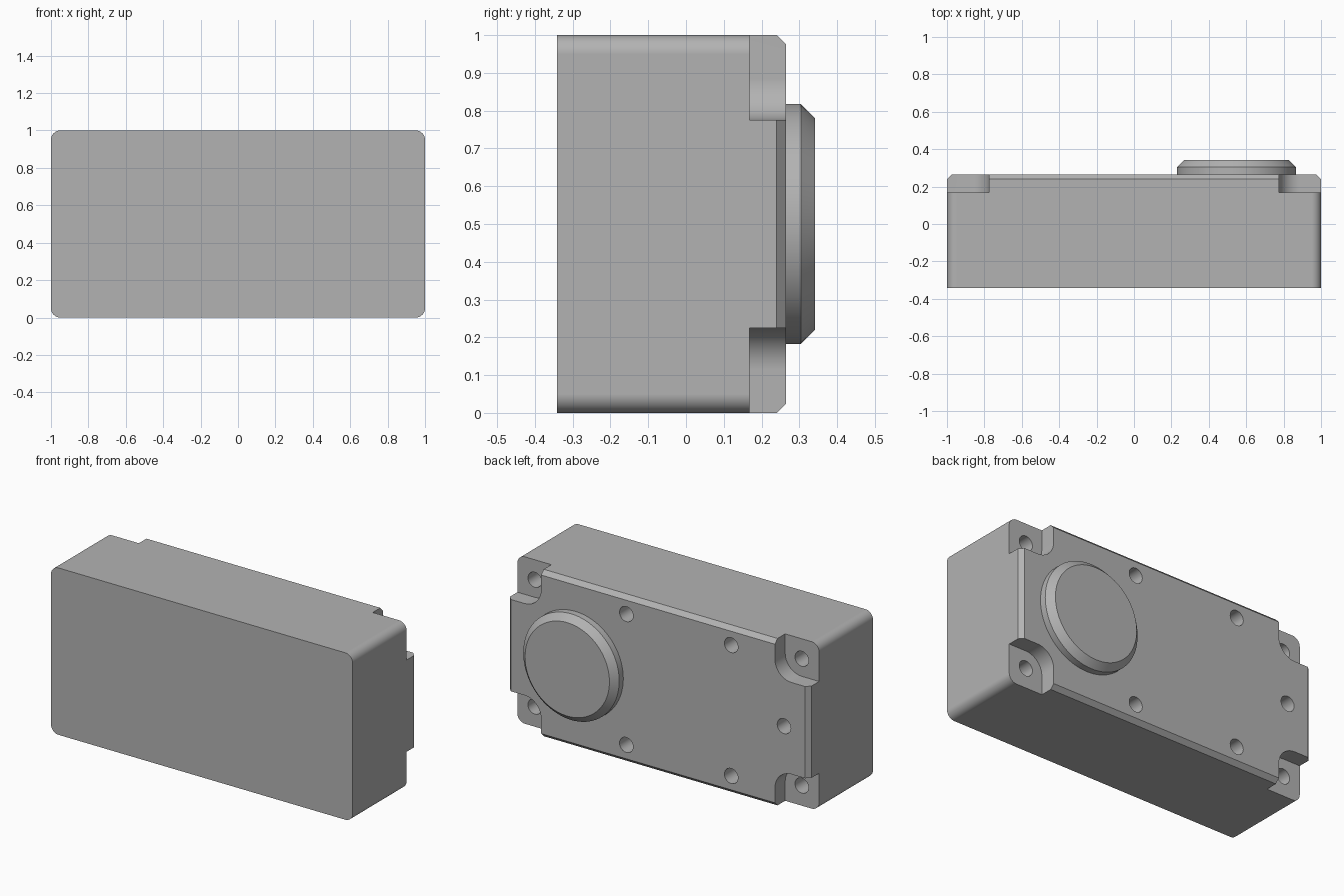
import bpy
import bmesh
from math import cos, sin, pi, radians

cube = bpy.data.objects.get("Cube")
if cube:
    bpy.data.objects.remove(cube, do_unlink=True)

BACK, LEDGE, FRONT = 0.265, 0.168, -0.342
MID_Z = 0.5

grey = bpy.data.materials.new("housing_grey")
grey.use_nodes = True
colour = (0.45, 0.45, 0.45, 1)
grey.diffuse_color = colour
grey.node_tree.nodes["Principled BSDF"].inputs["Base Color"].default_value = colour


def rounded_rect(cx, cz, half_x, half_z, r, steps=10):
    """Outline in the XZ plane; equal halves and radius give a circle."""
    points = []
    for quarter, (sx, sz) in enumerate([(1, 1), (-1, 1), (-1, -1), (1, -1)]):
        for i in range(steps + 1):
            a = (quarter + i / steps) * pi / 2
            points.append((cx + sx * (half_x - r) + r * cos(a),
                           cz + sz * (half_z - r) + r * sin(a)))
    return points


def circle(cx, cz, r, steps=10):
    return rounded_rect(cx, cz, r, r, r, steps)


def loft(bm, rings):
    """Closed solid through (outline, y) rings."""
    loops = [[bm.verts.new((x, y, z)) for x, z in pts] for pts, y in rings]
    n = len(loops[0])
    for a, b in zip(loops, loops[1:]):
        for i in range(n):
            j = (i + 1) % n
            bm.faces.new((a[i], a[j], b[j], b[i]))
    bm.faces.new(loops[0])
    bm.faces.new(loops[-1])


def make_object(name, solids):
    bm = bmesh.new()
    for rings in solids:
        loft(bm, rings)
    bmesh.ops.remove_doubles(bm, verts=bm.verts, dist=1e-5)
    bmesh.ops.recalc_face_normals(bm, faces=bm.faces)
    mesh = bpy.data.meshes.new(name)
    bm.to_mesh(mesh)
    bm.free()
    mesh.materials.append(grey)
    obj = bpy.data.objects.new(name, mesh)
    bpy.context.collection.objects.link(obj)
    return obj


def activate(obj):
    bpy.ops.object.select_all(action="DESELECT")
    obj.select_set(True)
    bpy.context.view_layer.objects.active = obj


def cut(obj, cutter):
    cutter.hide_render = True
    mod = obj.modifiers.new(cutter.name, "BOOLEAN")
    mod.operation = "DIFFERENCE"
    mod.solver = "EXACT"
    mod.object = cutter
    activate(obj)
    bpy.ops.object.modifier_apply(modifier=mod.name)
    bpy.data.objects.remove(cutter, do_unlink=True)


def finish(obj):
    activate(obj)
    bpy.ops.object.shade_smooth_by_angle(angle=radians(30))
    mod = obj.modifiers.new("even_shading", "WEIGHTED_NORMAL")
    mod.keep_sharp = True


# Housing with rounded long edges and a chamfered back rim
bevel = 0.025
outer = rounded_rect(0, MID_Z, 1, 0.5, 0.05)
inner = rounded_rect(0, MID_Z, 1 - bevel, 0.5 - bevel, 0.05 - bevel)
housing = make_object("housing", [[(outer, FRONT), (outer, BACK - bevel), (inner, BACK)]])

# Recessed corner ledges with a rounded inner corner
notches = []
for sx in (-1, 1):
    for sz in (-1, 1):
        pts = rounded_rect(sx, MID_Z + sz * 0.5, 0.225, 0.225, 0.11)
        notches.append([(pts, LEDGE), (pts, BACK + 0.1)])
cut(housing, make_object("corner_notches", notches))

# Blind screw holes in the ledges and the back face
spots = [(sx * 0.885, MID_Z + sz * 0.38, LEDGE) for sx in (-1, 1) for sz in (-1, 1)]
spots += [(x, MID_Z + sz * 0.392, BACK) for x in (0.21, -0.485) for sz in (-1, 1)]
spots.append((-0.835, MID_Z, BACK))
holes = []
for x, z, y in spots:
    pts = circle(x, z, 0.045, 8)
    holes.append([(pts, y - 0.2), (pts, y + 0.05)])
cut(housing, make_object("screw_holes", holes))
finish(housing)

# Round boss with a chamfered rim
wide, narrow = (circle(0.548, MID_Z, r, 20) for r in (0.318, 0.28))
boss = make_object("round_boss", [[(wide, BACK - 0.01), (wide, 0.304), (narrow, 0.342)]])
finish(boss)
